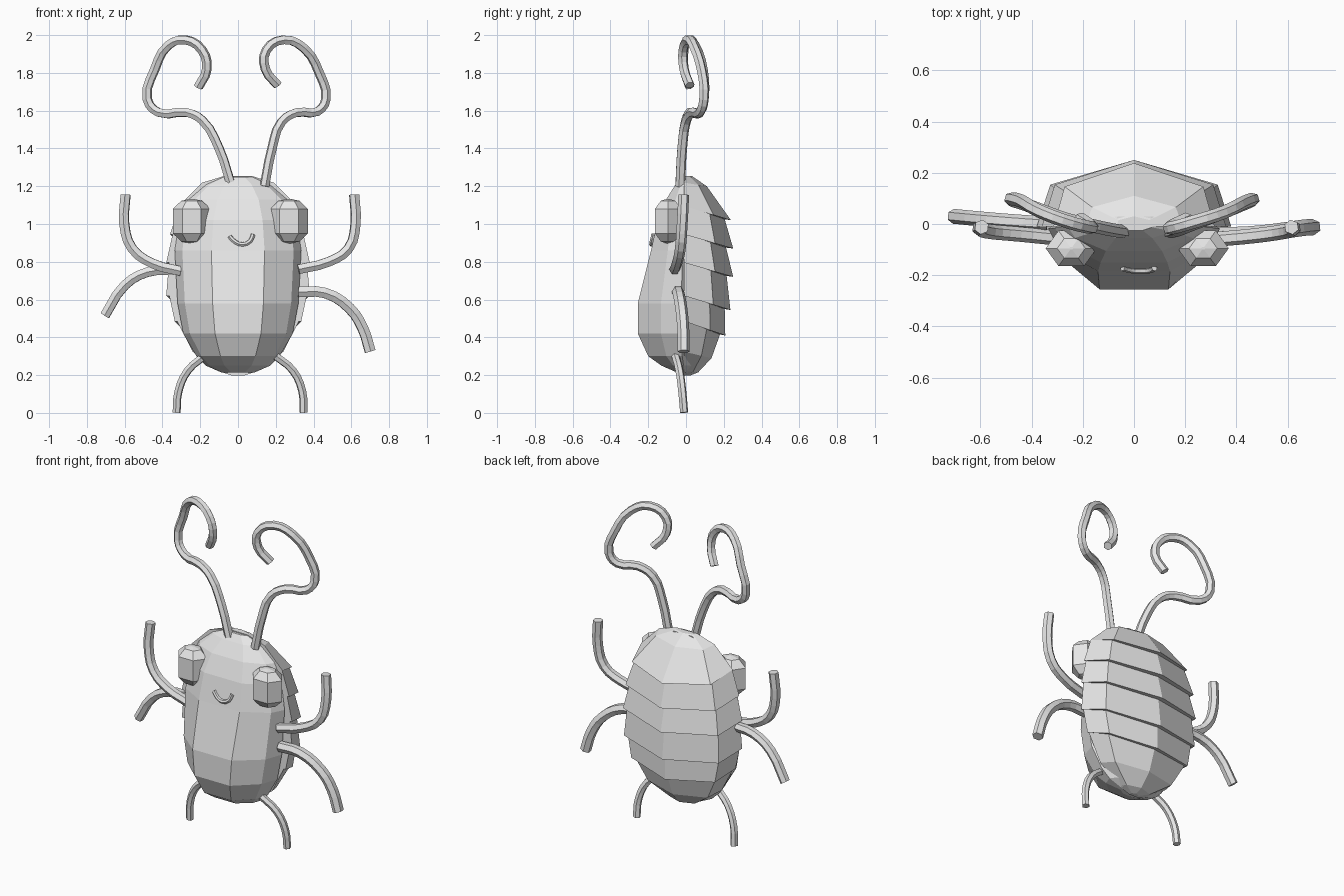
import bpy, bmesh, math

grey = bpy.data.materials.new("light grey")
grey.diffuse_color = (0.8, 0.8, 0.8, 1)


def loft(name, rings):
    """Join closed rings of points into a flat-shaded capped solid."""
    bm = bmesh.new()
    rows = [[bm.verts.new(p) for p in ring] for ring in rings]
    n = len(rows[0])
    for a, b in zip(rows, rows[1:]):
        for i in range(n):
            j = (i + 1) % n
            bm.faces.new((a[i], a[j], b[j], b[i]))
    for row in (rows[0], rows[-1]):
        c = bm.verts.new([sum(v.co[k] for v in row) / n for k in range(3)])
        for i in range(n):
            bm.faces.new((row[i], row[(i + 1) % n], c))
    bmesh.ops.recalc_face_normals(bm, faces=bm.faces)
    me = bpy.data.meshes.new(name)
    bm.to_mesh(me)
    bm.free()
    me.materials.append(grey)
    ob = bpy.data.objects.new(name, me)
    bpy.context.collection.objects.link(ob)
    return ob


def tube(name, pts, r, res=3):
    """Six-sided tube along a smooth path."""
    cu = bpy.data.curves.new(name, 'CURVE')
    cu.dimensions = '3D'
    cu.bevel_depth, cu.bevel_resolution = r, 1
    cu.resolution_u, cu.use_fill_caps = res, True
    sp = cu.splines.new('BEZIER')
    sp.bezier_points.add(len(pts) - 1)
    sp.use_smooth = False
    for bp, p in zip(sp.bezier_points, pts):
        bp.co = p
        bp.handle_left_type = bp.handle_right_type = 'AUTO'
    cu.materials.append(grey)
    ob = bpy.data.objects.new(name, cu)
    bpy.context.collection.objects.link(ob)
    return ob


# belly: (z, half width, front y)
belly = [(0.215, 0.09, -0.05), (0.25, 0.17, -0.13), (0.30, 0.22, -0.20), (0.42, 0.29, -0.255),
         (0.58, 0.32, -0.255), (0.86, 0.335, -0.185), (1.02, 0.31, -0.15),
         (1.13, 0.26, -0.105), (1.21, 0.17, -0.055), (1.25, 0.08, -0.025)]
section = [(-1, 0.1), (-0.88, 0.52), (-0.42, 1), (0.42, 1), (0.88, 0.52), (1, 0.1)]
loft("belly", [[(w * a, y * b, z) for a, b in section] + [(w * 0.8, 0.03, z), (-w * 0.8, 0.03, z)]
               for z, w, y in belly])

# overlapping back shell: (z at spine, half width, back y), stepping in under each lip
shell = [(1.255, 0.07, 0.03), (1.20, 0.19, 0.11), (1.02, 0.315, 0.238), (1.025, 0.31, 0.205),
         (0.87, 0.36, 0.25), (0.875, 0.345, 0.212), (0.72, 0.38, 0.25), (0.725, 0.365, 0.215),
         (0.545, 0.38, 0.235), (0.55, 0.365, 0.205), (0.41, 0.335, 0.208), (0.415, 0.325, 0.18),
         (0.29, 0.24, 0.135), (0.215, 0.10, 0.065), (0.197, 0.03, 0.02)]
arc = [(-1, 0), (-0.86, 0.63), (0, 1), (0.86, 0.63), (1, 0)]
rings = []
for z, w, y in shell:
    lift = 0.075 * min(1, max(0, (1.25 - z) / 0.2)) * min(1, max(0, (z - 0.2) / 0.2))
    rings.append([(w * a, -0.01 + (y + 0.01) * b, z + lift * (1 - b)) for a, b in arc])
loft("back_shell", rings)

# eyes: faceted hexagonal beads
for side, cx in (("left", -0.245), ("right", 0.27)):
    loft(side + "_eye", [[(cx + 0.1 * r * math.cos(k * math.pi / 3),
                           -0.095 + 0.08 * r * math.sin(k * math.pi / 3), 1.015 + h)
                          for k in range(6)]
                         for h, r in ((-0.118, 0.08), (-0.108, 0.55), (-0.065, 1),
                                      (0.065, 1), (0.108, 0.55), (0.118, 0.08))])

# mouth
tube("mouth", [(-0.045, -0.172, 0.935), (-0.015, -0.18, 0.905), (0.025, -0.183, 0.892),
               (0.065, -0.18, 0.91), (0.08, -0.172, 0.945)], 0.012, 2)

# curled antennae
tube("left_antenna", [(-0.04, -0.03, 1.22), (-0.10, -0.02, 1.40), (-0.19, 0.0, 1.55),
                      (-0.27, 0.02, 1.59), (-0.42, 0.075, 1.59), (-0.48, 0.095, 1.66),
                      (-0.44, 0.09, 1.82), (-0.37, 0.05, 1.945), (-0.28, 0.015, 1.975),
                      (-0.19, -0.01, 1.92), (-0.165, -0.01, 1.82), (-0.21, 0.02, 1.725)], 0.026)
tube("right_antenna", [(0.14, -0.03, 1.20), (0.18, -0.02, 1.40), (0.23, 0.0, 1.54),
                       (0.31, 0.03, 1.59), (0.42, 0.075, 1.595), (0.465, 0.095, 1.66),
                       (0.43, 0.085, 1.80), (0.35, 0.045, 1.93), (0.24, 0.01, 1.975),
                       (0.15, -0.015, 1.92), (0.145, -0.01, 1.82), (0.21, 0.02, 1.735)], 0.026)

# raised arms
tube("left_arm", [(-0.30, -0.055, 0.75), (-0.45, -0.04, 0.79), (-0.56, -0.03, 0.87),
                  (-0.602, -0.02, 1.0), (-0.595, -0.012, 1.155)], 0.029)
tube("right_arm", [(0.32, -0.06, 0.76), (0.48, -0.045, 0.80), (0.585, -0.03, 0.87),
                   (0.622, -0.02, 1.0), (0.615, -0.012, 1.155)], 0.029)

# middle legs
tube("left_middle_leg", [(-0.34, 0.0, 0.755), (-0.48, 0.01, 0.745), (-0.60, 0.02, 0.675),
                         (-0.705, 0.03, 0.515)], 0.029)
tube("right_middle_leg", [(0.32, -0.045, 0.64), (0.46, -0.04, 0.635), (0.59, -0.025, 0.555),
                          (0.66, -0.015, 0.45), (0.70, -0.012, 0.325)], 0.032)

# standing legs
tube("left_foot_leg", [(-0.18, -0.055, 0.30), (-0.265, -0.035, 0.225), (-0.315, -0.02, 0.115),
                       (-0.325, -0.01, 0.002)], 0.022)
tube("right_foot_leg", [(0.20, -0.055, 0.30), (0.29, -0.035, 0.225), (0.34, -0.02, 0.115),
                        (0.347, -0.01, 0.002)], 0.022)
